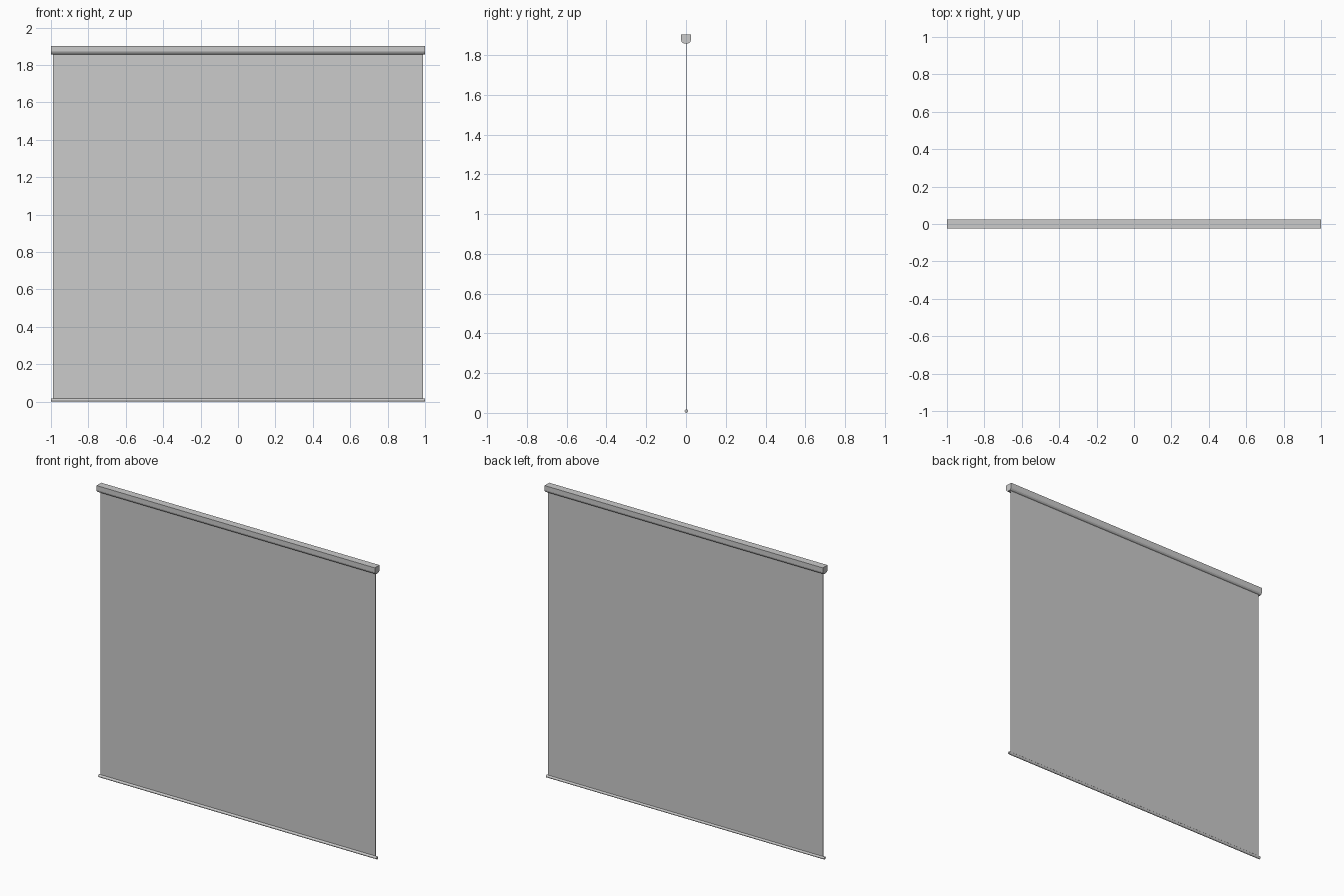
import bpy, math

if "Cube" in bpy.data.objects:
    bpy.data.objects.remove(bpy.data.objects["Cube"])


def extrude_x(name, profile, x0, x1):
    """Solid bar along x from a closed (y, z) outline."""
    n = len(profile)
    verts = [(x, y, z) for x in (x0, x1) for y, z in profile]
    faces = [(i, (i + 1) % n, n + (i + 1) % n, n + i) for i in range(n)]
    faces += [tuple(reversed(range(n))), tuple(range(n, 2 * n))]
    mesh = bpy.data.meshes.new(name)
    mesh.from_pydata(verts, [], faces)
    mesh.validate()
    ob = bpy.data.objects.new(name, mesh)
    bpy.context.collection.objects.link(ob)
    bpy.context.view_layer.objects.active = ob
    bpy.ops.object.mode_set(mode='EDIT')
    bpy.ops.mesh.select_all(action='SELECT')
    bpy.ops.mesh.normals_make_consistent(inside=False)
    bpy.ops.object.mode_set(mode='OBJECT')
    return ob


def circle(r, cz, n, cy=0.0):
    return [(cy + r * math.cos(2 * math.pi * i / n),
             cz + r * math.sin(2 * math.pi * i / n)) for i in range(n)]


# Housing outline: flat top, straight sides, rounded underside
half = [(0.024, 1.903), (0.024, 1.874), (0.0215, 1.866), (0.016, 1.860), (0.009, 1.857)]
inner = [(0.022, 1.901), (0.022, 1.8745), (0.0198, 1.8673), (0.015, 1.862), (0.009, 1.859)]


def mirrored(pts):
    return pts + [(-y, z) for y, z in reversed(pts)]


# Open-bottomed housing shell; the outline runs round outside then back inside
outer_loop = [(y, z) for y, z in reversed(half)] + [(-y, z) for y, z in half]
inner_loop = [(-y, z) for y, z in reversed(inner)] + inner
extrude_x("housing", outer_loop + inner_loop, -0.99, 0.99)

# End caps close both ends
for side, a, b in (("left", -1.0, -0.99), ("right", 0.99, 1.0)):
    extrude_x(side + "_end_cap", mirrored(half), a, b)

# Roller inside the housing
roller = extrude_x("roller", circle(0.012, 1.881, 16), -0.99, 0.99)

# Hanging screen sheet
extrude_x("screen_sheet", [(0.002, 0.012), (0.004, 0.012), (0.004, 1.881), (0.002, 1.881)],
          -0.988, 0.988)

# Weighted bottom bar
extrude_x("bottom_bar", [(y + 0.002, z) for y, z in circle(0.009, 0.009, 12)], -1.0, 1.0)

# Smooth the roundish bars
for name in ("roller", "bottom_bar"):
    bpy.ops.object.select_all(action='DESELECT')
    ob = bpy.data.objects[name]
    ob.select_set(True)
    bpy.context.view_layer.objects.active = ob
    bpy.ops.object.shade_smooth_by_angle(angle=math.radians(40))
